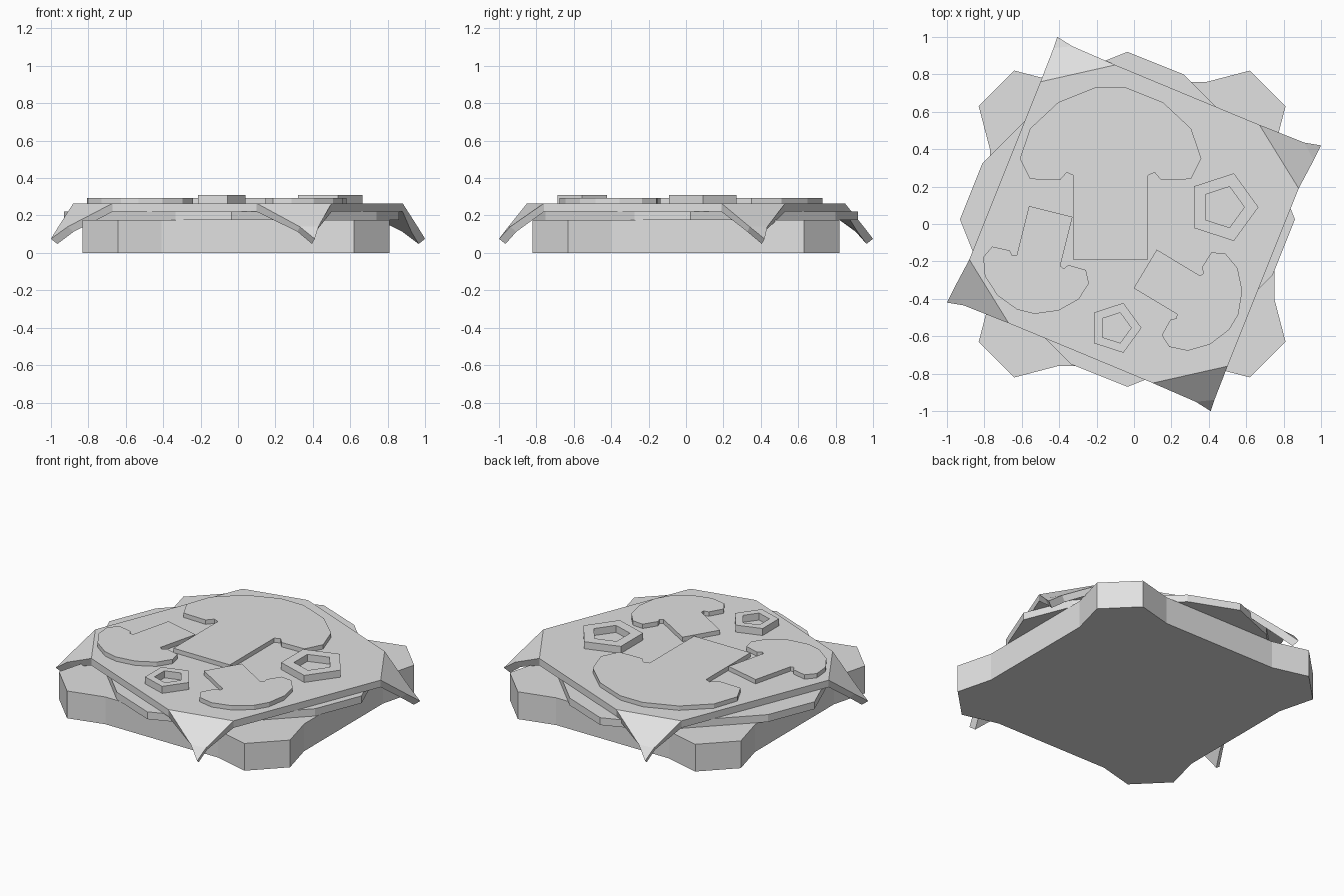
import bpy, bmesh
from math import cos, sin, pi, tau, radians

cube = bpy.data.objects.get("Cube")
if cube:
    bpy.data.objects.remove(cube, do_unlink=True)

stone = bpy.data.materials.new("light grey")
stone.use_nodes = True
GREY = (0.75, 0.75, 0.75, 1)
stone.diffuse_color = GREY
stone.node_tree.nodes["Principled BSDF"].inputs["Base Color"].default_value = GREY


def finish(name, bm):
    bmesh.ops.recalc_face_normals(bm, faces=bm.faces)
    mesh = bpy.data.meshes.new(name)
    bm.to_mesh(mesh)
    bm.free()
    mesh.materials.append(stone)
    obj = bpy.data.objects.new(name, mesh)
    bpy.context.collection.objects.link(obj)
    return obj


def prism(name, outline, low, high):
    """Extrude a flat outline between two heights."""
    bm = bmesh.new()
    face = bm.faces.new([bm.verts.new((x, y, low)) for x, y in outline])
    up = bmesh.ops.extrude_face_region(bm, geom=[face])["geom"]
    for v in up:
        if isinstance(v, bmesh.types.BMVert):
            v.co.z = high
    return finish(name, bm)


def four_fold(points, cx, cy):
    """Repeat points around the centre in quarter turns."""
    out = []
    for _ in range(4):
        out += [(x + cx, y + cy) for x, y in points]
        points = [(-y, x) for x, y in points]
    return out


# Bottom slab with flared, clipped corners
prism("base_slab", four_fold([(0.76, 0.4), (0.82, 0.63), (0.63, 0.82), (0.4, 0.76)], -0.01, 0),
      0, 0.175)

# Pointed middle slab
prism("middle_slab", four_fold([(0.895, 0), (0.775, 0.3), (0.3, 0.775)], -0.035, 0.025),
      0.175, 0.222)

# Twisted top slab, its four corners folded down to points
TOP = 0.265
back_tip = [(-0.5, 0.76, TOP), (-0.43, 0.94, 0.14), (-0.41, 1.0, 0.075),
            (-0.33, 0.95, 0.14), (-0.1, 0.85, TOP)]
left_tip = [(0.67, 0.53, TOP), (0.91, 0.435, 0.14), (1.0, 0.42, 0.075),
            (0.96, 0.34, 0.14), (0.88, 0.19, TOP)]
tips = [back_tip, left_tip]
tips += [[(-x, -y, z) for x, y, z in tip] for tip in tips]

bm = bmesh.new()
rims = []
for under in (False, True):
    rim, plate = [], []
    for tip in tips:
        ring = []
        for i, (x, y, z) in enumerate(tip):
            folded = under and 0 < i < 4
            s = 0.965 if folded else 1
            drop = 0.027 if folded else 0.045 * under
            ring.append(bm.verts.new((x * s, y * s, z - drop)))
        a, m, point, n, b = ring
        bm.faces.new((a, m, n, b))
        bm.faces.new((m, point, n))
        rim += ring
        plate += [a, b]
    bm.faces.new(plate)
    rims.append(rim)
upper, lower = rims
for i in range(len(upper)):
    bm.faces.new((upper[i - 1], upper[i], lower[i], lower[i - 1]))
finish("folded_top_slab", bm)

# Raised mushrooms: one half outline, mirrored, origin at the stem end
half = [(0.08, 0.92), (0.28, 0.84), (0.43, 0.7), (0.485, 0.54), (0.43, 0.43),
        (0.27, 0.425), (0.235, 0.465), (0.2, 0.45), (0.2, 0)]
mushroom = half + [(-x, y) for x, y in reversed(half)]


def add_mushroom(name, cx, cy, scale, turn):
    c, s = scale * cos(radians(turn)), scale * sin(radians(turn))
    prism(name, [(cx + x * c - y * s, cy + x * s + y * c) for x, y in mushroom],
          TOP - 0.01, 0.293)


add_mushroom("large_mushroom", -0.125, -0.19, 1, 0)
add_mushroom("right_small_mushroom", -0.445, 0.067, 0.6, 166)
add_mushroom("left_small_mushroom", 0.06, -0.24, 0.6, 239)


# Raised five-sided rings
def add_ring(name, cx, cy, outer, inner):
    bm = bmesh.new()
    loops = [[bm.verts.new((cx + r * cos(i * tau / 5), cy + r * sin(i * tau / 5), z))
              for i in range(5)]
             for r, z in ((outer, TOP - 0.01), (outer, 0.31), (inner, 0.31), (inner, TOP - 0.01))]
    for k in range(4):
        p, q = loops[k - 1], loops[k]
        for i in range(5):
            bm.faces.new((p[i - 1], p[i], q[i], q[i - 1]))
    finish(name, bm)


add_ring("large_ring", 0.475, 0.09, 0.19, 0.115)
add_ring("small_ring", -0.1, -0.555, 0.14, 0.085)
